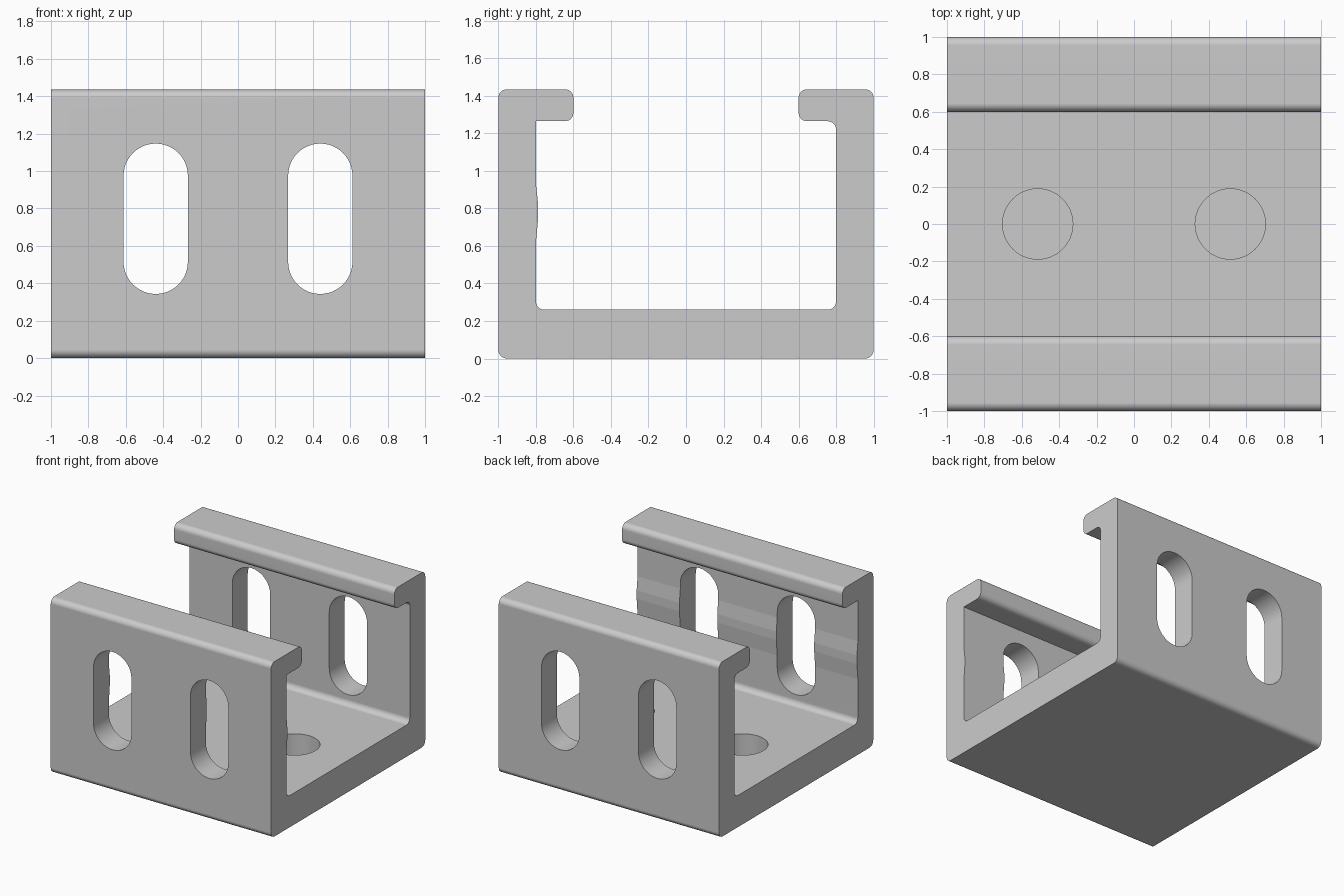
import bpy, bmesh, math
from mathutils import Vector

cube = bpy.data.objects.get("Cube")
if cube:
    bpy.data.objects.remove(cube, do_unlink=True)

grey = bpy.data.materials.new("plain_grey")
grey.use_nodes = True
grey.diffuse_color = (0.6, 0.6, 0.6, 1)
grey.node_tree.nodes["Principled BSDF"].inputs["Base Color"].default_value = (0.6, 0.6, 0.6, 1)


def rounded(corners, steps=6):
    """Outline from (a, b, radius) corners, each right angle replaced by an arc."""
    out = []
    for i, (a, b, r) in enumerate(corners):
        p = Vector((a, b))
        if r == 0:
            out.append(p)
            continue
        before = (Vector(corners[i - 1][:2]) - p).normalized() * r
        after = (Vector(corners[(i + 1) % len(corners)][:2]) - p).normalized() * r
        centre = p + before + after
        for k in range(steps + 1):
            t = k / steps * math.pi / 2
            out.append(centre - after * math.cos(t) - before * math.sin(t))
    return out


def prism(name, points, direction):
    """Closed solid: a planar outline swept along a direction."""
    bm = bmesh.new()
    face = bm.faces.new([bm.verts.new(p) for p in points])
    swept = bmesh.ops.extrude_face_region(bm, geom=[face])
    moved = [v for v in swept["geom"] if isinstance(v, bmesh.types.BMVert)]
    bmesh.ops.translate(bm, verts=moved, vec=direction)
    bmesh.ops.recalc_face_normals(bm, faces=bm.faces)
    mesh = bpy.data.meshes.new(name)
    bm.to_mesh(mesh)
    bm.free()
    obj = bpy.data.objects.new(name, mesh)
    bpy.context.collection.objects.link(obj)
    mesh.materials.append(grey)
    return obj


# Channel section in (y, z), with a shallow ridge inside the front wall
R = 0.045
section = rounded([
    (-1, 0, R), (1, 0, R), (1, 1.435, R), (0.6, 1.435, R), (0.6, 1.265, R),
    (0.8, 1.265, R), (0.8, 0.26, R), (-0.8, 0.26, R),
    (-0.8, 0.62, 0), (-0.788, 0.75, 0), (-0.788, 0.82, 0), (-0.8, 0.93, 0),
    (-0.8, 1.265, 0), (-0.6, 1.265, R), (-0.6, 1.435, R), (-1, 1.435, R),
])
channel = prism("slotted_channel", [(-1, y, z) for y, z in section], (2, 0, 0))

# Cutters: slots through both walls, blind round holes in the floor
cutters = []
for side in (-1, 1):
    slot = []
    for end, z in ((0, 0.975), (math.pi, 0.515)):
        for k in range(25):
            a = end + math.pi * k / 24
            slot.append((side * 0.44 + 0.172 * math.cos(a), -1.2, z + 0.172 * math.sin(a)))
    cutters.append(prism("slot_cutter", slot, (0, 2.4, 0)))
    hole = [(side * 0.515 + 0.188 * math.cos(a), 0.188 * math.sin(a), 0.06)
            for a in (math.tau * k / 48 for k in range(48))]
    cutters.append(prism("hole_cutter", hole, (0, 0, 0.4)))

for cutter in cutters:
    cutter.hide_render = True
    cut = channel.modifiers.new("cut", 'BOOLEAN')
    cut.operation = 'DIFFERENCE'
    cut.solver = 'EXACT'
    cut.object = cutter

# Bake the cuts and drop the cutters
bpy.context.view_layer.update()
graph = bpy.context.evaluated_depsgraph_get()
baked = bpy.data.meshes.new_from_object(channel.evaluated_get(graph))
channel.modifiers.clear()
channel.data = baked
for cutter in cutters:
    bpy.data.objects.remove(cutter, do_unlink=True)

# Smooth fillets, crisp edges
for obj in bpy.context.selected_objects:
    obj.select_set(False)
channel.select_set(True)
bpy.context.view_layer.objects.active = channel
bpy.ops.object.shade_smooth_by_angle(angle=math.radians(30))

# Keep the ridge facets flat
for edge in baked.edges:
    a, b = (baked.vertices[i].co for i in edge.vertices)
    if all(-0.81 < p.y < -0.78 and 0.5 < p.z < 1 for p in (a, b)):
        edge.use_edge_sharp = True

weighted = channel.modifiers.new("flat_face_normals", 'WEIGHTED_NORMAL')
weighted.keep_sharp = True
